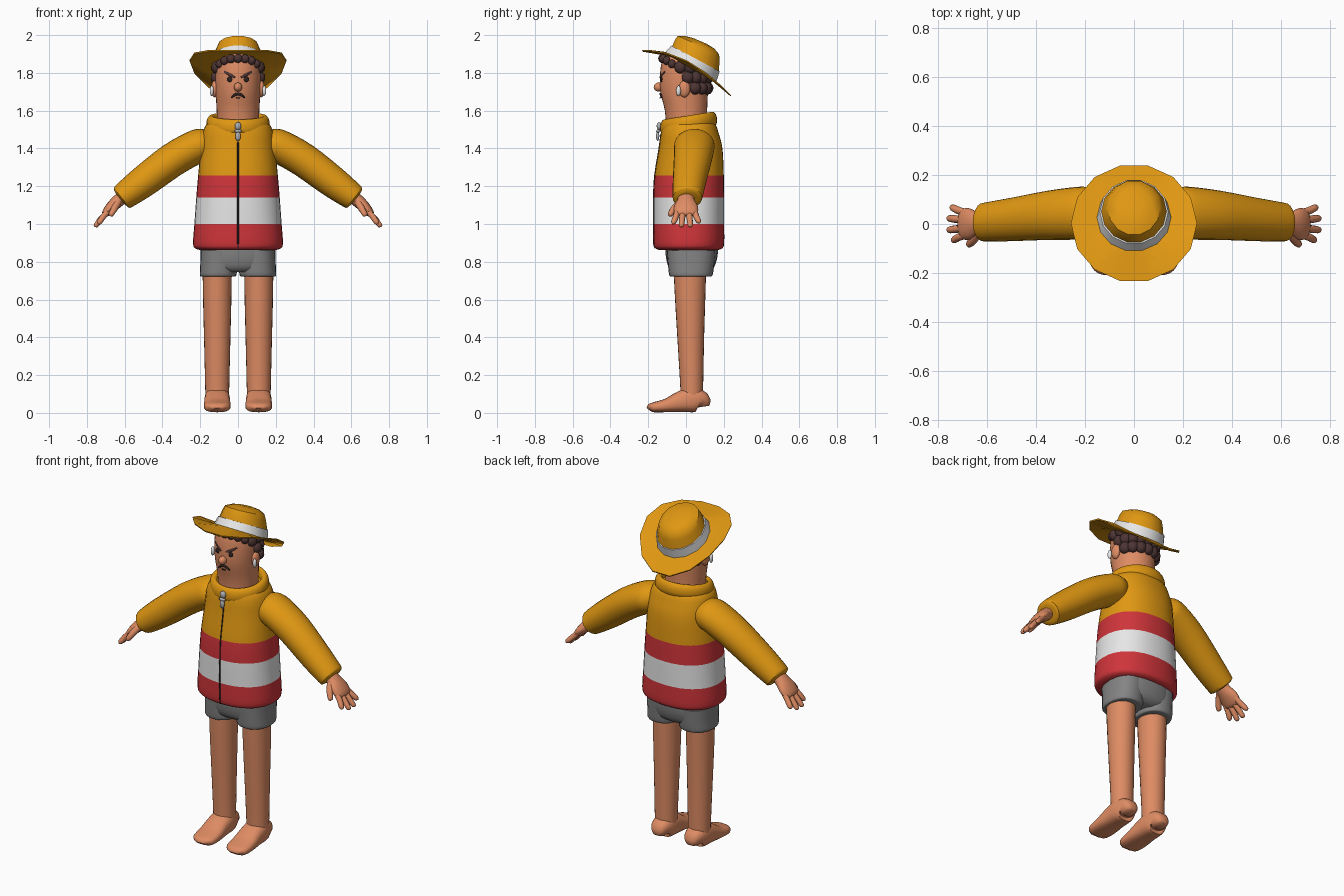
import bpy, bmesh, math
from mathutils import Vector, Matrix

if "Cube" in bpy.data.objects:
    bpy.data.objects.remove(bpy.data.objects["Cube"])

X, Y = Vector((1, 0, 0)), Vector((0, 1, 0))


def material(name, r, g, b):
    m = bpy.data.materials.new(name)
    m.diffuse_color = (r, g, b, 1)
    m.use_nodes = True
    m.node_tree.nodes["Principled BSDF"].inputs["Base Color"].default_value = m.diffuse_color
    return m


GOLD = material("gold", 0.74, 0.31, 0.006)
RED = material("red", 0.62, 0.035, 0.042)
WHITE = material("white", 0.8, 0.8, 0.8)
SKIN = material("skin", 0.73, 0.26, 0.125)
GREY = material("shorts grey", 0.23, 0.23, 0.23)
HAIR = material("hair brown", 0.075, 0.036, 0.034)
DARK = material("dark", 0.025, 0.016, 0.015)
SILVER = material("silver", 0.42, 0.43, 0.45)


def finish(name, bm, mats, angle=50):
    bmesh.ops.recalc_face_normals(bm, faces=bm.faces)
    me = bpy.data.meshes.new(name)
    bm.to_mesh(me)
    bm.free()
    for m in mats:
        me.materials.append(m)
    me.shade_smooth()
    me.set_sharp_from_angle(angle=math.radians(angle))
    ob = bpy.data.objects.new(name, me)
    bpy.context.collection.objects.link(ob)
    return ob


def refine(keys, sub):
    """Catmull-Rom interpolation of key tuples; keys stay in the result."""
    out = []
    for i in range(len(keys) - 1):
        a, b, c, d = (keys[max(0, min(len(keys) - 1, i + k))] for k in (-1, 0, 1, 2))
        for s in range(sub):
            t = s / sub
            out.append(tuple(0.5 * (2 * q + (r - p) * t + (2 * p - 5 * q + 4 * r - w) * t * t
                                    + (3 * q - p - 3 * r + w) * t ** 3)
                             for p, q, r, w in zip(a, b, c, d)))
    return out + [tuple(keys[-1])]


def loft(name, rings, mat, n=24, power=2.0, angle=50, paint=None):
    """Skin closed rings, each given as centre plus two axis vectors."""
    bm = bmesh.new()
    rows = []
    for c, u, v in rings:
        row = []
        for i in range(n):
            a = 2 * math.pi * i / n
            cu, cv = (math.copysign(abs(k) ** (2 / power), k) for k in (math.cos(a), math.sin(a)))
            row.append(bm.verts.new(c + u * cu + v * cv))
        rows.append(row)
    for r0, r1 in zip(rows, rows[1:]):
        for i in range(n):
            j = (i + 1) % n
            bm.faces.new((r0[i], r0[j], r1[j], r1[i]))
    bm.faces.new(rows[0])
    bm.faces.new(rows[-1])
    mats = mat if isinstance(mat, list) else [mat]
    if paint:
        for f in bm.faces:
            f.material_index = paint(f.calc_center_median())
    return finish(name, bm, mats, angle)


def stack(name, keys, mat, sub=3, **kw):
    """Keys: z, cx, cy, rx, ry, backward tilt in degrees."""
    rings = []
    for z, cx, cy, rx, ry, t in refine(keys, sub):
        t = math.radians(t)
        rings.append((Vector((cx, cy, z)), X * rx, Vector((0, math.cos(t), -math.sin(t))) * ry))
    return loft(name, rings, mat, **kw)


def limb(name, keys, mat, side=Y, sub=3, **kw):
    """Keys: x, y, z, radius along side, radius across it."""
    k = refine(keys, sub)
    pts = [Vector(p[:3]) for p in k]
    rings = []
    for i, p in enumerate(k):
        t = (pts[min(i + 1, len(k) - 1)] - pts[max(i - 1, 0)]).normalized()
        v = t.cross(side).normalized()
        rings.append((pts[i], v.cross(t) * p[3], v * p[4]))
    return loft(name, rings, mat, **kw)


def blobs(name, items, mat, sub=2):
    """Items: (centre, radii) ellipsoids joined in one object."""
    bm = bmesh.new()
    for c, r in items:
        bmesh.ops.create_icosphere(bm, subdivisions=sub, radius=1,
                                   matrix=Matrix.Translation(c) @ Matrix.Diagonal((*r, 1)))
    return finish(name, bm, [mat], 80)


# Jacket body with coloured bands
body = [(.862, 0, .015, .20, .155, 0), (.872, 0, .015, .228, .178, 0), (.90, 0, .015, .238, .187, 0),
        (1.0, 0, .015, .231, .187, 0), (1.14, 0, .015, .221, .187, 0), (1.257, 0, .017, .211, .183, 0),
        (1.4, 0, .025, .197, .168, 0), (1.48, 0, .02, .187, .153, 0), (1.53, 0, .018, .165, .137, 0),
        (1.55, 0, .015, .12, .11, 0)]
stack("jacket_body", body, [GOLD, RED, WHITE], n=36, power=2.25,
      paint=lambda c: 0 if c.z > 1.257 else 2 if 1.0 < c.z < 1.14 else 1)
stack("collar", [(1.49, 0, .015, .15, .138, -9), (1.515, 0, .014, .166, .152, -9),
                 (1.55, 0, .013, .165, .15, -9), (1.572, 0, .012, .15, .136, -9),
                 (1.568, 0, .012, .127, .121, -9), (1.53, 0, .012, .115, .113, -9)], GOLD, n=32)
limb("zip_line", [(0, k[2] - k[4], k[0], .004, .003) for k in body[1:8]], DARK, side=X, n=6)
blobs("zip_slider", [((0, -.142, 1.518), (.018, .014, .022)), ((0, -.15, 1.465), (.015, .009, .026)),
                     ((0, -.148, 1.492), (.022, .01, .009))], SILVER)

# Shorts
stack("shorts_seat", [(.90, 0, .03, .195, .14, 0), (.83, 0, .03, .198, .137, 0),
                      (.77, 0, .028, .185, .12, 0), (.745, 0, .025, .12, .09, 0)], GREY, power=2.4)

for s, tag in ((1, "left"), (-1, "right")):
    stack(f"{tag}_shorts_leg", [(.86, .1 * s, .028, .098, .13, 0), (.78, .102 * s, .027, .098, .122, 0),
                                (.73, .105 * s, .026, .097, .115, 0), (.722, .105 * s, .026, .088, .105, 0)],
          GREY, power=2.3)
    # Bare leg and foot
    stack(f"{tag}_leg", [(.80, .11 * s, .02, .078, .088, 0), (.6, .11 * s, .022, .075, .08, 0),
                         (.4, .11 * s, .025, .07, .071, 0), (.15, .11 * s, .03, .064, .061, 0),
                         (.05, .11 * s, .03, .062, .058, 0)], SKIN)
    limb(f"{tag}_foot", [(.11 * s, y, h + .003, w, h) for y, w, h in
                         ((.092, .03, .03), (.082, .054, .055), (.03, .066, .066), (-.03, .068, .056),
                          (-.1, .071, .037), (-.16, .068, .028), (-.187, .052, .023), (-.197, .026, .014))],
         SKIN, side=X, power=2.6)
    # Sleeve
    limb(f"{tag}_sleeve", [(.15 * s, .045, 1.43, .085, .07), (.19 * s, .045, 1.42, .105, .087),
                           (.24 * s, .043, 1.40, .107, .09), (.35 * s, .035, 1.337, .1, .09),
                           (.5 * s, .018, 1.225, .088, .084), (.60 * s, .008, 1.15, .08, .072),
                           (.617 * s, .007, 1.137, .074, .064), (.622 * s, .007, 1.133, .05, .045)], GOLD)
    # Hand
    limb(f"{tag}_palm", [(.59 * s, .0, 1.16, .04, .035), (.635 * s, 0, 1.122, .047, .034),
                         (.67 * s, 0, 1.09, .064, .03), (.70 * s, 0, 1.057, .06, .022),
                         (.71 * s, 0, 1.045, .035, .01)], SKIN, n=16)
    for i, (y, x, z) in enumerate(((-.052, .733, 1.0), (-.019, .75, .985), (.018, .75, .985), (.053, .738, 1.005))):
        limb(f"{tag}_finger_{i + 1}", [(.68 * s, y * .85, 1.075, .015, .015), (.71 * s, y, 1.043, .016, .016),
                                       (x * s, y * 1.25, z + .01, .014, .014),
                                       ((x + .007) * s, y * 1.27, z, .006, .006)], SKIN, n=10)
    limb(f"{tag}_thumb", [(.635 * s, -.03, 1.115, .02, .02), (.655 * s, -.065, 1.08, .018, .018),
                          (.672 * s, -.083, 1.05, .014, .014), (.677 * s, -.086, 1.043, .006, .006)],
         SKIN, side=X, n=10)

# Head and neck
stack("head", [(1.48, 0, .005, .108, .108, 0), (1.6, 0, 0, .113, .112, 0), (1.7, 0, -.01, .118, .126, 0),
               (1.8, 0, -.01, .12, .127, 0), (1.865, 0, 0, .11, .12, 10), (1.89, 0, .02, .08, .09, 25)],
      SKIN, n=32)


def face(x, z, out=.001):
    return (x, -.01 - .1265 * math.sqrt(1 - (x / .119) ** 2) - out, z)


# Face details
blobs("nose", [((0, -.145, 1.725), (.022, .026, .024))], SKIN, 3)
for s, tag in ((1, "left"), (-1, "right")):
    blobs(f"{tag}_eye", [(face(.041 * s, 1.766), (.018, .006, .016))], DARK)
    limb(f"{tag}_brow", [(*face(x * s, z), r, .004) for x, z, r in
                         ((.016, 1.776, .004), (.04, 1.787, .008), (.072, 1.806, .004))],
         HAIR, side=Vector((0, 0, 1)), n=8)
    blobs(f"{tag}_ear", [((.122 * s, -.008, 1.715), (.02, .03, .045))], SKIN, 3)
    blobs(f"{tag}_earring", [((.139 * s, -.04, 1.705), (.011, .013, .028))], WHITE)
limb("moustache", [(*face(x, z, -.001), r, .005) for x, z, r in
                   ((-.036, 1.668, .003), (-.02, 1.682, .007), (0, 1.688, .007), (.02, 1.682, .007),
                    (.036, 1.668, .003))], DARK, side=Vector((0, 0, 1)), n=8)
blobs("mouth", [(face(0, 1.667), (.013, .004, .004))], DARK)

# Curly hair: rows round the back and a fringe in front
curls = []
for z, first, count in ((1.72, 25, 7), (1.775, 5, 9), (1.83, -15, 9)):
    for i in range(count):
        a = math.radians(first + (180 - 2 * first) * i / (count - 1))
        curls.append(((.112 * math.cos(a), .112 * math.sin(a), z), (.034, .034, .036)))
for i in range(9):
    a = math.radians(195 + 150 * i / 8)
    edge = abs(math.cos(a)) ** 3
    curls.append(((.115 * math.cos(a), -.008 + .118 * math.sin(a), 1.876 - .05 * edge), (.024, .022, .024)))
blobs("curly_hair", curls, HAIR)

# Hat crown, band and brim
base = (1.83, 0, .025, .152, .16, 30)
top = (1.876, 0, .05, .139, .149, 28)
stack("hat_band", [base, top], WHITE, sub=1, n=14)
stack("hat_crown", [(1.872, 0, .05, .134, .144, 28), (1.92, 0, .06, .119, .134, 26),
                    (1.947, 0, .066, .107, .123, 24), (1.963, 0, .07, .075, .088, 23),
                    (1.97, 0, .072, .035, .04, 23)], GOLD, sub=1, n=14, angle=40)
brim = stack("hat_brim", [(1.825, 0, .025, .15, .158, 30), (1.85, 0, .003, .255, .239, 0),
                          (1.858, 0, .003, .257, .241, 0), (1.834, 0, .025, .15, .158, 30)],
             GOLD, sub=1, n=14, angle=40)
for v in brim.data.vertices:  # curl the outer rim: up at the sides, down at the back
    if 14 <= v.index < 42:
        y = v.co.y
        v.co.z += .011 - .5 * y - 1.2 * y * y
